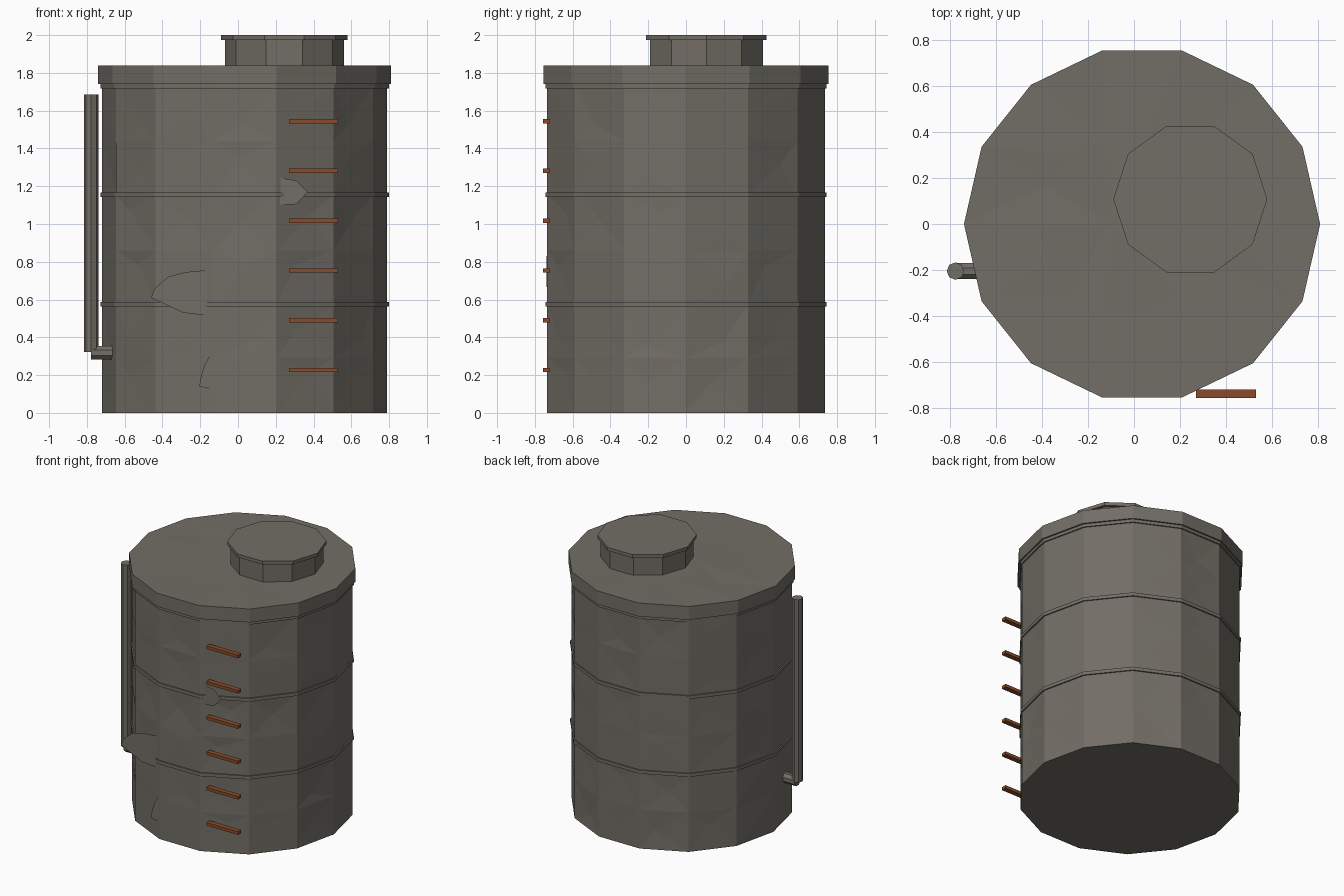
import bpy, bmesh, math, random
from mathutils import Vector, Matrix

if "Cube" in bpy.data.objects:
    bpy.data.objects.remove(bpy.data.objects["Cube"])

random.seed(4)
CX, CY = 0.035, 0.0


def material(name, col):
    m = bpy.data.materials.new(name)
    m.diffuse_color = (*col, 1)
    m.use_nodes = True
    m.node_tree.nodes["Principled BSDF"].inputs["Base Color"].default_value = m.diffuse_color
    return m


GREY = material("weathered grey", (0.168, 0.155, 0.132))
RUST = material("rust brown", (0.25, 0.070, 0.025))


def finish(name, bm, mat):
    bmesh.ops.recalc_face_normals(bm, faces=bm.faces)
    me = bpy.data.meshes.new(name)
    bm.to_mesh(me)
    bm.free()
    me.materials.append(mat)
    ob = bpy.data.objects.new(name, me)
    bpy.context.collection.objects.link(ob)
    return ob


def prism(name, x, y, z0, z1, r, n, mat=GREY):
    bm = bmesh.new()
    vs = [bm.verts.new((x + r * math.cos(2 * math.pi * i / n),
                        y + r * math.sin(2 * math.pi * i / n), z0)) for i in range(n)]
    f = bm.faces.new(vs)
    top = bmesh.ops.extrude_face_region(bm, geom=[f])["geom"]
    bmesh.ops.translate(bm, vec=(0, 0, z1 - z0),
                        verts=[v for v in top if isinstance(v, bmesh.types.BMVert)])
    return finish(name, bm, mat)


# Tank wall: 14-sided prism with faint random dents
N, R, H = 14, 0.755, 1.74
body = prism("tank_wall", CX, CY, 0, H, R, N)
bm = bmesh.new()
bm.from_mesh(body.data)
for z in (0.29, 0.575, 0.86, 1.155, 1.44):
    bmesh.ops.bisect_plane(bm, geom=bm.verts[:] + bm.edges[:] + bm.faces[:],
                           plane_co=(0, 0, z), plane_no=(0, 0, 1))
sides = [f for f in bm.faces if abs(f.normal.z) < 0.5]
poked = bmesh.ops.poke(bm, faces=sides)["verts"]
for v in poked:
    out = Vector((v.co.x - CX, v.co.y - CY, 0)).normalized()
    v.co += out * random.uniform(-0.008, 0.003)
    v.co.z += random.uniform(-0.08, 0.08)
    v.co += Vector((-out.y, out.x, 0)) * random.uniform(-0.07, 0.07)
bm.normal_update()
bm.to_mesh(body.data)
bm.free()

# Seam bands
for i, z in enumerate((0.575, 1.155, 1.73)):
    prism(f"seam_band_{i + 1}", CX, CY, z - 0.0125, z + 0.0125, 0.764, N)

# Roof slab with a slightly dented top
roof = prism("roof", CX, CY, 1.74, 1.84, 0.775, N)
bm = bmesh.new()
bm.from_mesh(roof.data)
top = [f for f in bm.faces if f.normal.z > 0.5]
c = bmesh.ops.poke(bm, faces=top)["verts"][0]
c.co = (-0.1, 0, 1.836)
spokes = c.link_edges[:]
mids = bmesh.ops.subdivide_edges(bm, edges=spokes, cuts=1)["geom_inner"]
for v in mids:
    if isinstance(v, bmesh.types.BMVert):
        v.co.z += random.uniform(-0.006, 0.003)
bmesh.ops.triangulate(bm, faces=[f for f in bm.faces if f.normal.z > 0.5])
bm.to_mesh(roof.data)
bm.free()

# Hatch neck and lid
prism("hatch_neck", 0.245, 0.108, 1.82, 1.975, 0.315, 10)
prism("hatch_lid", 0.245, 0.108, 1.975, 2.0, 0.335, 10)

# Drain pipe: vertical run and inlet into the wall
prism("pipe_vertical", -0.777, -0.205, 0.322, 1.685, 0.038, 8)
inlet = prism("pipe_inlet", 0, 0, 0, 0.12, 0.038, 8)
inlet.data.transform(Matrix.Translation((-0.777, -0.205, 0.318)) @
                     Matrix.Rotation(math.pi / 2, 4, 'Y') @
                     Matrix.Rotation(math.pi / 8, 4, 'Z'))

# Ladder rungs
for i in range(6):
    bm = bmesh.new()
    bmesh.ops.create_cube(bm, size=1)
    bmesh.ops.scale(bm, vec=(0.26, 0.037, 0.023), verts=bm.verts)
    bmesh.ops.translate(bm, vec=(0.4, -0.738, 0.227 + 0.2635 * i), verts=bm.verts)
    finish(f"rung_{i + 1}", bm, RUST)


# Flat paper-thin patches in front of the wall
def patch(name, y, pts):
    bm = bmesh.new()
    bm.faces.new([bm.verts.new((x, y, z)) for x, z in pts])
    ob = finish(name, bm, GREY)
    if ob.data.polygons[0].normal.y > 0:
        ob.data.flip_normals()


patch("patch_large", -0.722, [(-0.46, 0.61), (-0.44, 0.66), (-0.37, 0.72), (-0.28, 0.745),
                              (-0.17, 0.755), (-0.12, 0.64), (-0.14, 0.52), (-0.22, 0.522),
                              (-0.29, 0.53)])
patch("patch_upper", -0.726, [(0.2, 1.25), (0.25, 1.24), (0.31, 1.23), (0.37, 1.17),
                              (0.31, 1.105), (0.23, 1.1), (0.18, 1.15)])
patch("patch_lower", -0.734, [(-0.205, 0.14), (-0.195, 0.2), (-0.175, 0.26), (-0.145, 0.31),
                              (-0.12, 0.25), (-0.12, 0.13), (-0.16, 0.13)])
